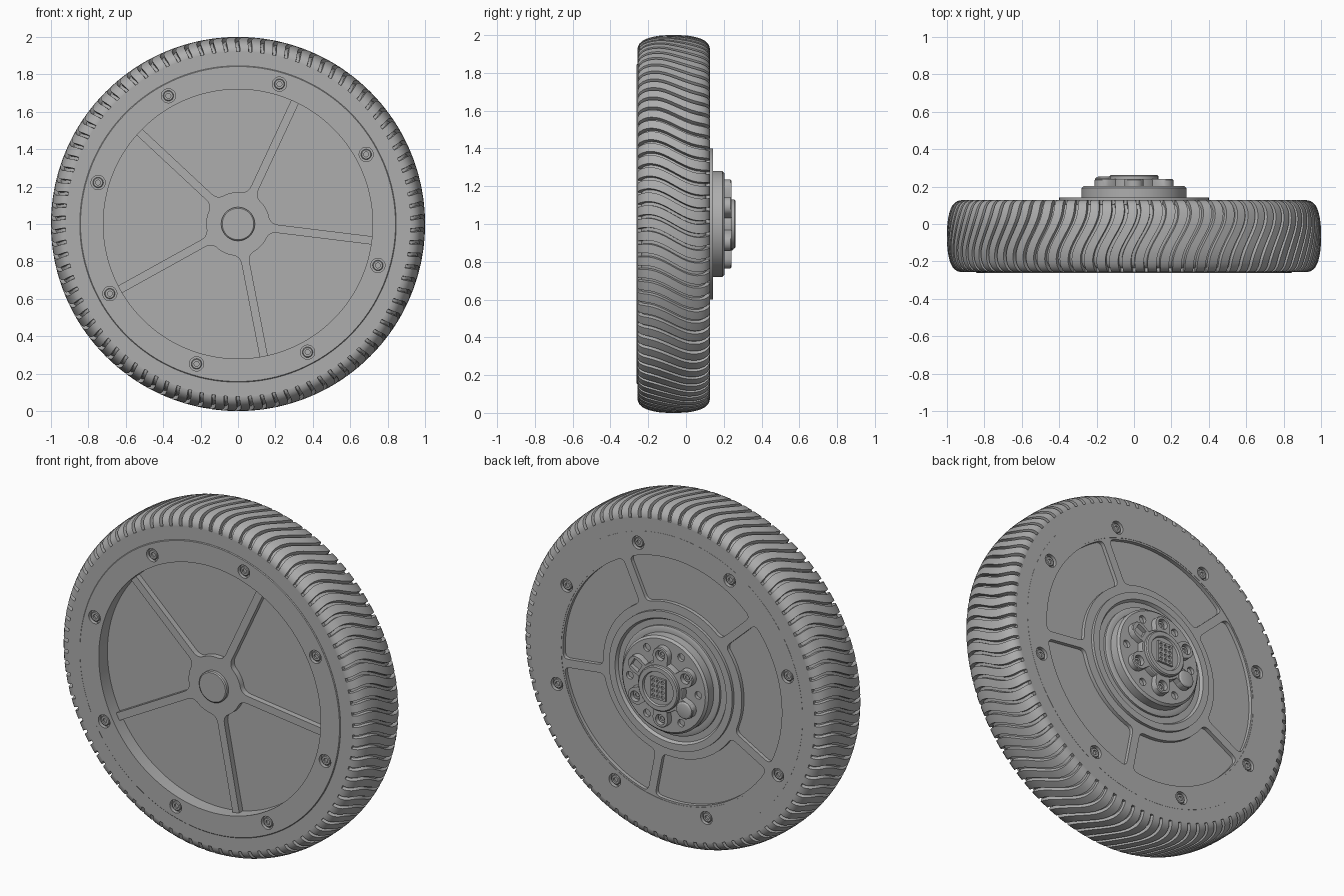
import bpy, bmesh
from math import pi, sin, cos, asin, radians, hypot
from mathutils import Vector

cube = bpy.data.objects.get("Cube")
if cube:
    bpy.data.objects.remove(cube, do_unlink=True)

grey = bpy.data.materials.new("plain_grey")
grey.use_nodes = True
grey.diffuse_color = (0.42, 0.42, 0.42, 1)
bsdf = next(n for n in grey.node_tree.nodes if n.type == 'BSDF_PRINCIPLED')
bsdf.inputs["Base Color"].default_value = grey.diffuse_color
bsdf.inputs["Roughness"].default_value = 0.6

SPOKES = 5
STEP = 2 * pi / SPOKES
FIRST_SPOKE = radians(65)
SCREW_ANGLES = [radians(28.5) + k * pi / 4 for k in range(8)]


# ---------- helpers: the wheel axle runs along y at height 1 ----------
def polar(r, a):
    return Vector((r * cos(a), r * sin(a)))


def place(p, y):
    return (p.x, y, 1 + p.y)


def finish(bm, name, angle=30):
    bmesh.ops.recalc_face_normals(bm, faces=bm.faces)
    mesh = bpy.data.meshes.new(name)
    bm.to_mesh(mesh)
    bm.free()
    mesh.materials.append(grey)
    obj = bpy.data.objects.new(name, mesh)
    bpy.context.collection.objects.link(obj)
    smooth(mesh, angle)
    return obj


def smooth(mesh, angle=30):
    for p in mesh.polygons:
        p.use_smooth = True
    mesh.set_sharp_from_angle(angle=radians(angle))


def skin(bm, rings, closed):
    """Join rings of equal length; cap the two ends unless closed."""
    n = len(rings[0])
    rings = [[bm.verts.new(p) for p in ring] for ring in rings]
    pairs = list(zip(rings, rings[1:]))
    if closed:
        pairs.append((rings[-1], rings[0]))
    else:
        bm.faces.new(rings[0])
        bm.faces.new(rings[-1])
    for a, b in pairs:
        for i in range(n):
            j = (i + 1) % n
            bm.faces.new((a[i], a[j], b[j], b[i]))


def circle(r, n, center=Vector((0, 0)), turn=0):
    return [center + polar(r, turn + 2 * pi * i / n) for i in range(n)]


def prism(bm, outline, y0, y1):
    skin(bm, [[place(p, y) for p in outline] for y in (y0, y1)], False)


def lathe(name, profile, closed=False, n=128):
    bm = bmesh.new()
    skin(bm, [[place(p, y) for p in circle(r, n)] for r, y in profile], closed)
    return finish(bm, name)


def carve(obj, bm):
    """Subtract the cutter solids in bm from obj and keep the result."""
    cutter = finish(bm, "cutter")
    cutter.hide_render = True
    mod = obj.modifiers.new("carve", 'BOOLEAN')
    mod.operation, mod.solver, mod.object = 'DIFFERENCE', 'EXACT', cutter
    graph = bpy.context.evaluated_depsgraph_get()
    mesh = bpy.data.meshes.new_from_object(obj.evaluated_get(graph))
    obj.modifiers.clear()
    obj.data = mesh
    bpy.data.objects.remove(cutter, do_unlink=True)
    smooth(mesh)


def bend(p, c, q, n=6):
    return [p.lerp(c, i / n).lerp(c.lerp(q, i / n), i / n) for i in range(n + 1)]


def pocket(start, r0, r1, gap, f0, f1):
    """Outline of the opening between two spokes, with rounded corners."""
    def edge(r, end, shift=0):
        a = asin(gap / r) + shift / r
        return polar(r, start + STEP - a if end else start + a)

    def arc(r, f, n):
        a = asin(gap / r) + f / r
        return [polar(r, start + a + (STEP - 2 * a) * i / n) for i in range(1, n)]

    return (bend(edge(r1 - f1, 0), edge(r1, 0), edge(r1, 0, f1)) + arc(r1, f1, 28)
            + bend(edge(r1, 1, f1), edge(r1, 1), edge(r1 - f1, 1))
            + bend(edge(r0 + f0, 1), edge(r0, 1), edge(r0, 1, f0)) + arc(r0, f0, 10)[::-1]
            + bend(edge(r0, 0, f0), edge(r0, 0), edge(r0 + f0, 0)))


# ---------- tyre with S-shaped tread grooves ----------
MID, HALF, PITCHES, DEPTH = -0.065, 0.192, 90, 0.022
half = [(0.025, 1.0), (0.05, 0.999), (0.075, 0.997), (0.1, 0.993), (0.122, 0.988),
        (0.142, 0.982), (0.163, 0.972), (0.18, 0.957), (0.189, 0.941), (HALF, 0.925)]
tread = [(-y, r) for y, r in reversed(half)] + [(0, 1.0)] + half
rows = [(-HALF, 0.84, 0, 0, 0), (-HALF, 0.923, 0, 0, 0)]
for i, (y, r) in enumerate(tread):
    (ya, ra), (yb, rb) = tread[max(i - 1, 0)], tread[min(i + 1, len(tread) - 1)]
    size = hypot(yb - ya, rb - ra)
    rows.append((y, r, (rb - ra) / size, (ya - yb) / size, DEPTH))
rows += [(HALF, 0.923, 0, 0, 0), (HALF, 0.84, 0, 0, 0)]
columns = [(0, 0), (0.35, 0), (0.7, 0), (0.73, 1), (0.97, 1)]
bm = bmesh.new()
rings = []
for y, r, ny, nr, depth in rows:
    twist = -0.052 * sin(0.68 * pi * y / HALF)
    rings.append([place(polar(r + nr * depth * low, 2 * pi * (k + f) / PITCHES + twist),
                        MID + y + ny * depth * low)
                  for k in range(PITCHES) for f, low in columns])
skin(bm, rings, True)
finish(bm, "tyre")

# ---------- rim ring with counterbored screws on both sides ----------
FRONT, BACK = -0.262, 0.128
rim = lathe("rim_ring", [(0.72, FRONT), (0.842, FRONT), (0.846, FRONT + 0.004),
                         (0.846, BACK), (0.72, BACK)], closed=True)
bm = bmesh.new()
for a in SCREW_ANGLES:
    for y, inward in ((FRONT, 1), (BACK, -1)):
        prism(bm, circle(0.038, 24, polar(0.78, a)), y - inward * 0.02, y + inward * 0.022)
carve(rim, bm)

bm = bmesh.new()
for a in SCREW_ANGLES:
    c = polar(0.78, a)
    for y, d in ((FRONT, 1), (BACK, -1)):
        head = [(0.028, 0.03), (0.028, 0.009), (0.024, 0.006), (0.013, 0.006), (0.013, 0.016)]
        skin(bm, [[place(p, y + d * t) for p in circle(r, 24, c)] for r, t in head], False)
finish(bm, "rim_screws")

# ---------- web: spokes left standing between carved pockets ----------
web = lathe("spoked_web", [(0.73, -0.215), (0.73, 0.126), (0.4, 0.126), (0.4, 0.143),
                           (0.36, 0.143), (0.35, 0.126), (0.1, 0.126)])
bm = bmesh.new()
for k in range(SPOKES):
    start = FIRST_SPOKE + k * STEP
    prism(bm, pocket(start, 0.17, 0.727, 0.022, 0.045, 0.006), -0.3, -0.182)
    prism(bm, pocket(start, 0.45, 0.71, 0.024, 0.035, 0.035), 0.104, 0.2)
carve(web, bm)

lathe("front_axle_cap", [(0.09, -0.2), (0.09, -0.232), (0.084, -0.237)], n=64)

# ---------- rear hub drum ----------
drum = lathe("hub_drum", [(0.315, 0.11), (0.315, 0.138), (0.305, 0.143), (0.28, 0.143),
                          (0.28, 0.192), (0.268, 0.204)], n=96)
bm = bmesh.new()
for k in range(6):
    prism(bm, circle(0.022, 20, polar(0.222, k * pi / 3)), 0.185, 0.25)
carve(drum, bm)

# ---------- lobed flange: bolt lobes, a cable cover and a socket frame ----------
lobes = [radians(90 + 60 * k) for k in range(6)]
outline = []
for i in range(144):
    a = 2 * pi * i / 144
    reach = 0.145
    for lobe in lobes:
        off = 0.185 * sin(a - lobe)
        if cos(a - lobe) > 0 and abs(off) < 0.05:
            reach = max(reach, 0.185 * cos(a - lobe) + (0.05 ** 2 - off ** 2) ** 0.5)
    outline.append(polar(reach, a))
bm = bmesh.new()
skin(bm, [[place(p * s, y) for p in outline]
          for s, y in ((1, 0.19), (1, 0.235), (0.98, 0.24))], False)
flange = finish(bm, "lobed_flange")
bm = bmesh.new()
for k in (0, 1, 3, 4):
    prism(bm, circle(0.03, 24, polar(0.188, lobes[k])), 0.212, 0.3)
socket = circle(0.04, 4, polar(0.18, lobes[5]), lobes[5] + pi / 4)
prism(bm, socket, 0.215, 0.3)
carve(flange, bm)

bm = bmesh.new()
for k in (0, 1, 3, 4):
    c = polar(0.188, lobes[k])
    bolt = [(0.023, 0.2), (0.023, 0.222), (0.012, 0.222), (0.012, 0.214)]
    skin(bm, [[place(p, y) for p in circle(r, 20, c)] for r, y in bolt], False)
finish(bm, "flange_bolts")

bm = bmesh.new()
c = polar(0.182, lobes[2])
skin(bm, [[place(p, y) for p in circle(r, 32, c)]
          for r, y in ((0.05, 0.2), (0.05, 0.243), (0.044, 0.25), (0.034, 0.253))], False)
finish(bm, "cable_cover")

# ---------- centre plate with a perforated connector block ----------
lathe("centre_plate", [(0.13, 0.2), (0.13, 0.256), (0.124, 0.262), (0.1, 0.262),
                       (0.096, 0.25)], n=64)
bm = bmesh.new()
prism(bm, [Vector((x * 0.05, z * 0.062)) for x, z in ((-1, -1), (1, -1), (1, 1), (-1, 1))],
      0.24, 0.262)
block = finish(bm, "connector_block")
bm = bmesh.new()
for i in range(3):
    for j in range(4):
        prism(bm, circle(0.01, 12, Vector(((i - 1) * 0.03, (j - 1.5) * 0.029))), 0.252, 0.3)
carve(block, bm)
